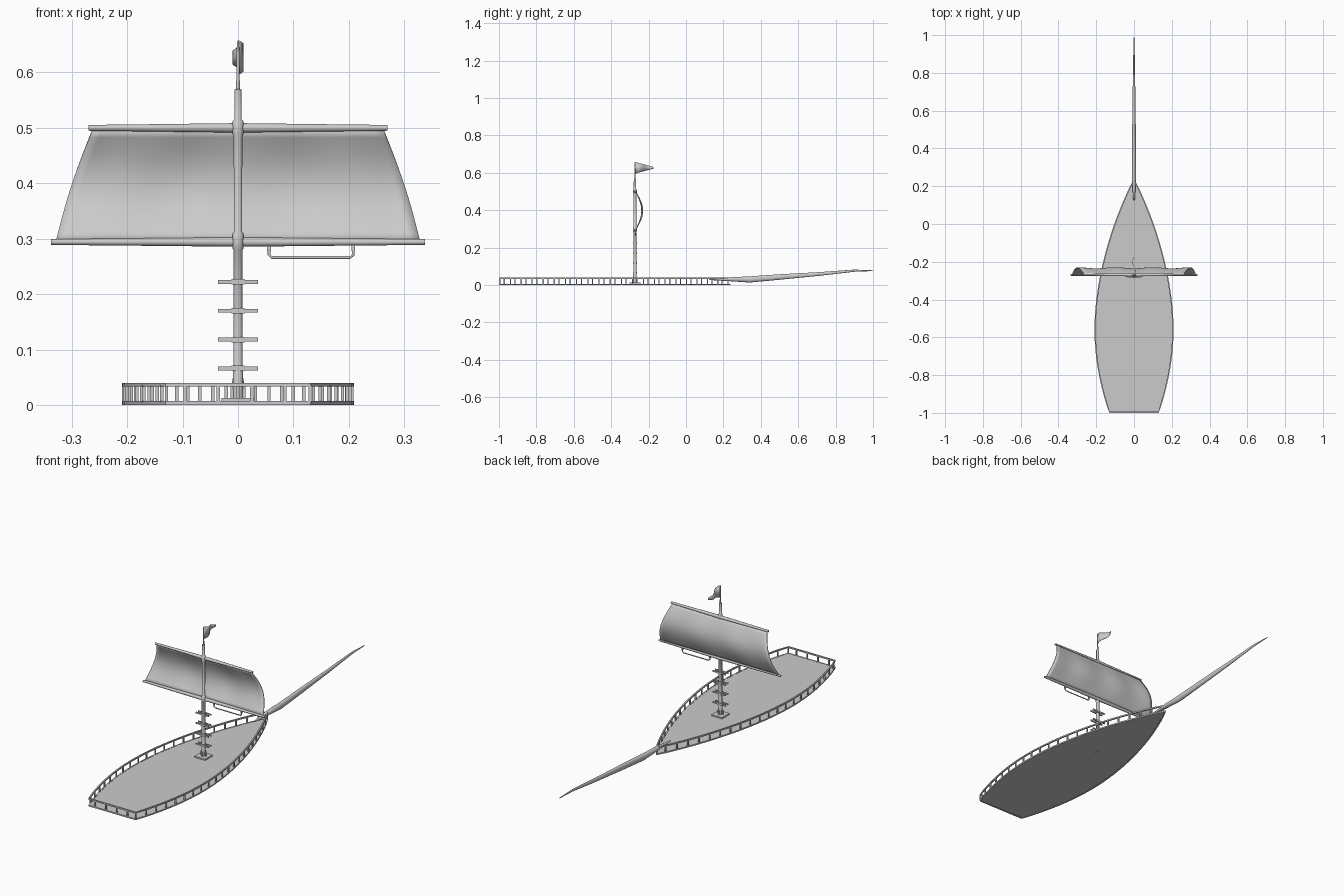
import bpy, bmesh, math
from mathutils import Vector
from mathutils.geometry import interpolate_bezier

if "Cube" in bpy.data.objects:
    bpy.data.objects.remove(bpy.data.objects["Cube"])

MY = -0.273  # mast position along the hull


def make(name, bm, smooth=False):
    bmesh.ops.recalc_face_normals(bm, faces=bm.faces)
    me = bpy.data.meshes.new(name)
    bm.to_mesh(me)
    bm.free()
    ob = bpy.data.objects.new(name, me)
    bpy.context.collection.objects.link(ob)
    if smooth:
        bpy.context.view_layer.objects.active = ob
        ob.select_set(True)
        bpy.ops.object.shade_smooth_by_angle(angle=math.radians(50))
        ob.select_set(False)
    return ob


def tube(bm, pts, radii, sides=8, closed=False, up=Vector((0, 0, 1))):
    """Sweep a polygon along pts; radii is one value or one (side, up) pair per point."""
    n, rings = len(pts), []
    if not isinstance(radii, list):
        radii = [radii] * n
    for i, p in enumerate(pts):
        a = pts[(i - 1) % n] if closed or i else p
        b = pts[(i + 1) % n] if closed or i < n - 1 else p
        t = (b - a).normalized()
        s = t.cross(up).normalized()
        u = s.cross(t)
        r = radii[i] if isinstance(radii[i], tuple) else (radii[i], radii[i])
        ring = []
        for k in range(sides):
            w = math.tau * (k + 0.5) / sides
            ring.append(bm.verts.new(p + s * r[0] * math.cos(w) + u * r[1] * math.sin(w)))
        rings.append(ring)
    for i in range(n if closed else n - 1):
        A, B = rings[i], rings[(i + 1) % n]
        for k in range(sides):
            j = (k + 1) % sides
            bm.faces.new((A[k], A[j], B[j], B[k]))
    if not closed:
        bm.faces.new(rings[0])
        bm.faces.new(rings[-1])


def box(bm, c, size):
    vs = bmesh.ops.create_cube(bm, size=1)["verts"]
    for v in vs:
        v.co = Vector(c) + Vector([a * b for a, b in zip(v.co, size)])


# Hull outline: starboard curve from stern corner to bow, then mirrored
stern, wide, bow = Vector((.13, -.996)), Vector((.206, -.56)), Vector((0, .235))
side = interpolate_bezier(stern, Vector((.172, -.87)), Vector((.206, -.72)), wide, 10)
side += interpolate_bezier(wide, Vector((.206, -.3)), Vector((.12, 0)), bow, 18)[1:]
outline = [Vector((p.x, p.y, 0)) for p in side]
outline += [Vector((-p.x, p.y, 0)) for p in reversed(side[:-1])]

# Deck
bm = bmesh.new()
f = bm.faces.new([bm.verts.new(p + Vector((0, 0, .002))) for p in outline])
r = bmesh.ops.extrude_face_region(bm, geom=[f])
bmesh.ops.translate(bm, vec=(0, 0, .004),
                    verts=[v for v in r["geom"] if isinstance(v, bmesh.types.BMVert)])
make("deck", bm)

# Railing: lower and upper rails
for name, z in (("lower_rail", .0035), ("upper_rail", .0365)):
    bm = bmesh.new()
    tube(bm, [p + Vector((0, 0, z)) for p in outline], .0048, 4, closed=True)
    make(name, bm)

# Railing posts at even spacing round the outline
bm = bmesh.new()
loop = outline + [outline[0]]
step, need = .06, 0.0
for a, b in zip(loop, loop[1:]):
    d = (b - a).length
    while need < d:
        p = a.lerp(b, need / d)
        box(bm, (p.x, p.y, .02), (.006, .006, .032))
        need += step
    need -= d
make("rail_posts", bm)

# Bowsprit: y, z, half width, half height
sections = [(.125, .029, .004, .002), (.24, .031, .012, .011), (.34, .030, .012, .017),
            (.5, .043, .010, .015), (.72, .060, .007, .010), (.9, .077, .004, .006),
            (1, .077, .001, .002)]
bm = bmesh.new()
tube(bm, [Vector((0, y, z)) for y, z, w, h in sections], [(w, h) for y, z, w, h in sections], 12)
make("bowsprit", bm, True)

# Mast: z, radius, with stepped head and pole
prof = [(0, .009), (.06, .0095), (.062, .0085), (.28, .0085), (.282, .010), (.31, .010),
        (.312, .0078), (.48, .008), (.49, .010), (.512, .010), (.515, .0068), (.569, .0065),
        (.57, .0035), (.655, .0022)]
bm = bmesh.new()
tube(bm, [Vector((0, MY, z)) for z, r in prof], [r for z, r in prof], 12, up=Vector((0, 1, 0)))
make("mast", bm, True)

# Mast foot with four brackets
bm = bmesh.new()
box(bm, (0, MY, .009), (.06, .06, .007))
for dx, dy in ((1, 0), (-1, 0), (0, 1), (0, -1)):
    box(bm, (dx * .0105, MY + dy * .0105, .022), (.006, .006, .024))
make("mast_foot", bm)

# Climbing rungs with collars
bm = bmesh.new()
for z in (.066, .118, .170, .222):
    for dy in (-.009, .009):
        box(bm, (0, MY + dy, z), (.072, .005, .007))
    box(bm, (0, MY, z), (.024, .022, .010))
make("mast_rungs", bm)

# Yards
for name, z, w in (("upper_yard", .5, .27), ("lower_yard", .294, .337)):
    bm = bmesh.new()
    tube(bm, [Vector((x * w, MY + .004, z)) for x in (-1, -.5, 0, .5, 1)],
         [.0052, .0068, .0085, .0068, .0052], 10)
    make(name, bm, True)

# Sail, billowing forward with soft ripples
NX, NZ = 32, 14
bm = bmesh.new()
grid = []
for j in range(NZ + 1):
    t = j / NZ
    half = .328 + (.262 - .328) * t + .005 * math.sin(math.pi * t)
    row = []
    for i in range(NX + 1):
        u = 2 * i / NX - 1
        belly = math.sin(math.pi * t) * (.034 - .003 * math.cos(u * math.tau * 1.5))
        row.append(bm.verts.new((u * half, MY + .005 + belly, .297 + .201 * t)))
    grid.append(row)
for j in range(NZ):
    for i in range(NX):
        bm.faces.new((grid[j][i], grid[j][i + 1], grid[j + 1][i + 1], grid[j + 1][i]))
sail = make("sail", bm, True)
m = sail.modifiers.new("thickness", "SOLIDIFY")
m.thickness, m.offset = .004, 0

# Foot bar hanging under the lower yard
bm = bmesh.new()
bar = [(.056, .291), (.056, .271), (.061, .266), (.203, .266), (.208, .271), (.208, .291)]
tube(bm, [Vector((x, MY + .004, z)) for x, z in bar], .0026, 8, up=Vector((0, 1, 0)))
for x in (.056, .208):
    box(bm, (x, MY + .004, .284), (.007, .007, .012))
make("foot_bar", bm, True)

# Pennant, waving
bm = bmesh.new()
prev = None
for i in range(11):
    t = i / 10
    x, y, h = .009 * math.sin(t * math.tau), MY + .098 * t, .026 * (1 - t) + .005
    cur = [bm.verts.new((x, y, .628 + h * s - .001)) for s in (-1, 1)]
    if prev:
        bm.faces.new((prev[0], cur[0], cur[1], prev[1]))
    prev = cur
flag = make("pennant", bm, True)
m = flag.modifiers.new("thickness", "SOLIDIFY")
m.thickness, m.offset = .002, 0
